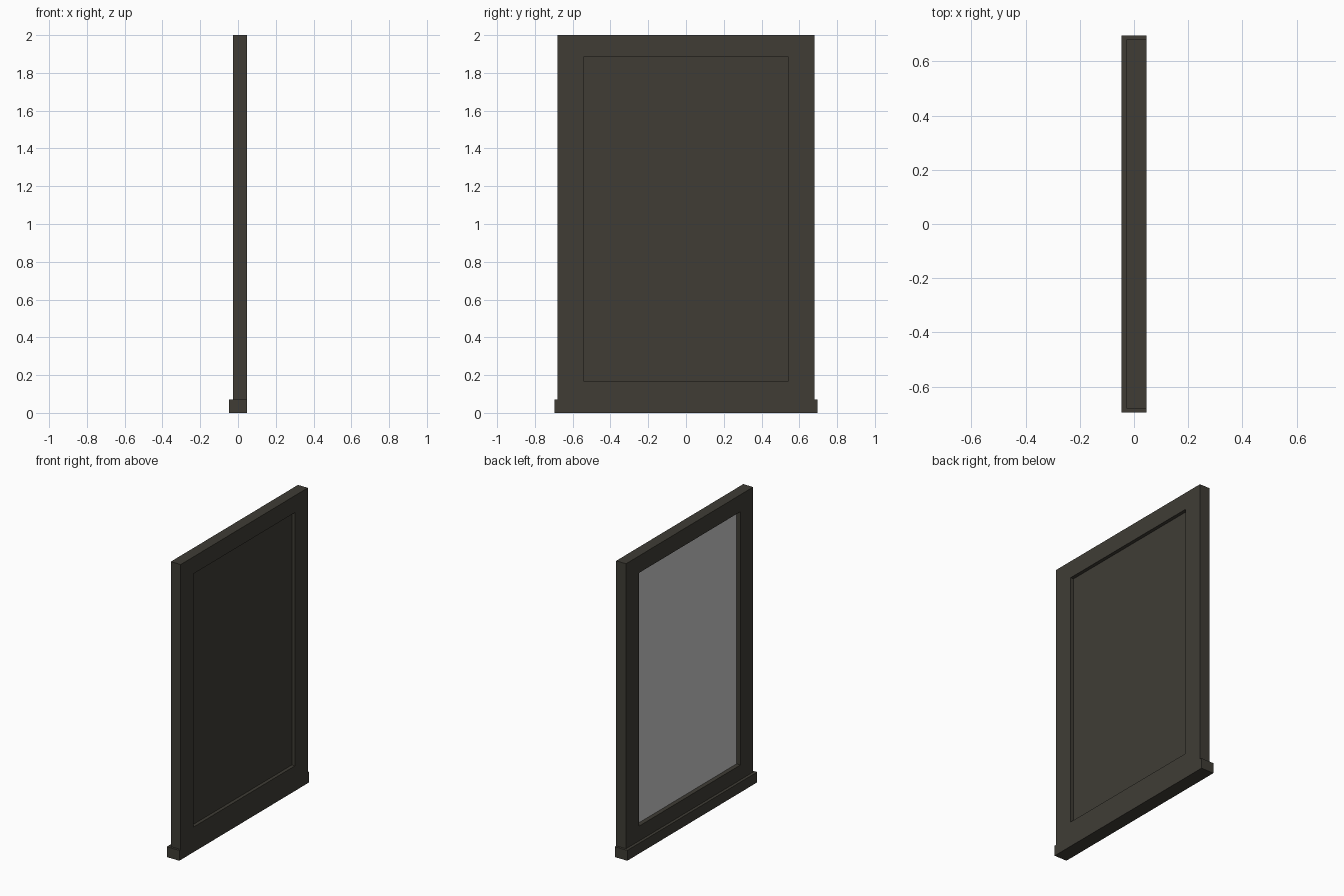
import bpy, bmesh

if "Cube" in bpy.data.objects:
    bpy.data.objects.remove(bpy.data.objects["Cube"])

dark = bpy.data.materials.new("dark_wood")
dark.diffuse_color = (0.05, 0.046, 0.036, 1)
dark.use_nodes = True
dark.node_tree.nodes["Principled BSDF"].inputs["Base Color"].default_value = dark.diffuse_color


def finish(name, bm, mat=None):
    bmesh.ops.recalc_face_normals(bm, faces=bm.faces)
    me = bpy.data.meshes.new(name)
    bm.to_mesh(me)
    bm.free()
    ob = bpy.data.objects.new(name, me)
    bpy.context.collection.objects.link(ob)
    if mat:
        me.materials.append(mat)
    return ob


def box(name, lo, hi, mat=None):
    bm = bmesh.new()
    bmesh.ops.create_cube(bm, size=1)
    for v in bm.verts:
        v.co = [(a + b) / 2 + c * (b - a) for a, b, c in zip(lo, hi, v.co)]
    return finish(name, bm, mat)


def ring(name, x0, x1, outer, inner, mat):
    """Rectangular frame; outer and inner are (half width, bottom, top)."""
    bm = bmesh.new()
    loops = []
    for w, b, t in (outer, inner):
        loops.append([bm.verts.new((x0, y, z))
                      for y, z in ((-w, b), (w, b), (w, t), (-w, t))])
    o, i = loops
    faces = [bm.faces.new((o[k], o[(k + 1) % 4], i[(k + 1) % 4], i[k]))
             for k in range(4)]
    ext = bmesh.ops.extrude_face_region(bm, geom=faces, use_keep_orig=True)
    for v in ext["geom"]:
        if isinstance(v, bmesh.types.BMVert):
            v.co.x = x1
    return finish(name, bm, mat)


# Surround with rectangular opening
ring("frame", -0.027, 0.047, (0.68, 0.07, 2.0), (0.543, 0.17, 1.885), dark)

# Foot ledge, flush at the back and projecting at the glass side
box("base_ledge", (-0.047, -0.695, 0), (0.047, 0.695, 0.07), dark)

# Mirror glass and its backing board, recessed on both sides
box("mirror_glass", (0.002, -0.543, 0.17), (0.012, 0.543, 1.885))
box("backing_board", (0.012, -0.543, 0.17), (0.024, 0.543, 1.885), dark)
